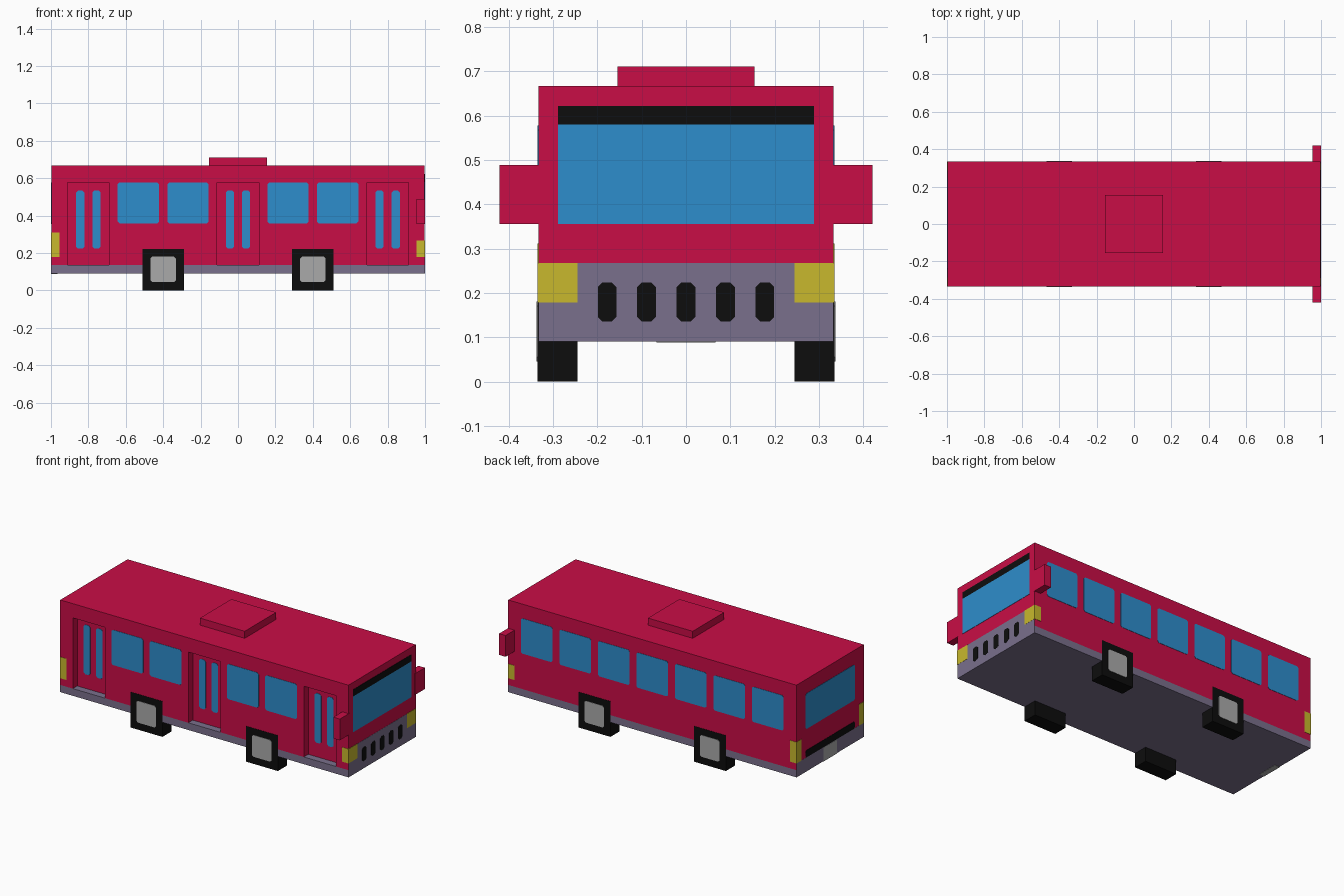
import bpy, bmesh
from mathutils import Vector

if "Cube" in bpy.data.objects:
    bpy.data.objects.remove(bpy.data.objects["Cube"])


def material(name, rgb):
    m = bpy.data.materials.new(name)
    m.diffuse_color = (*rgb, 1)
    m.use_nodes = True
    m.node_tree.nodes["Principled BSDF"].inputs["Base Color"].default_value = m.diffuse_color
    return m


RED = material("red paint", (0.584, 0.004, 0.061))
BLUE = material("blue glass", (0.027, 0.266, 0.604))
GREY = material("purple grey trim", (0.195, 0.162, 0.262))
YELLOW = material("yellow lamp", (0.578, 0.485, 0.026))
BLACK = material("black rubber", (0.004, 0.004, 0.004))
SILVER = material("silver hub", (0.402, 0.402, 0.402))

L, W = 0.998, 0.333      # half length, half width of the body
T = 0.002                # thickness of painted plates


def finish(name, bm, mat):
    bmesh.ops.recalc_face_normals(bm, faces=bm.faces)
    me = bpy.data.meshes.new(name)
    bm.to_mesh(me)
    bm.free()
    me.materials.append(mat)
    ob = bpy.data.objects.new(name, me)
    bpy.context.collection.objects.link(ob)
    return ob


def add_box(bm, x, y, z):
    verts = bmesh.ops.create_cube(bm, size=1)["verts"]
    for v in verts:
        v.co = Vector((x[v.co.x > 0], y[v.co.y > 0], z[v.co.z > 0]))


def box(name, x, y, z, mat):
    bm = bmesh.new()
    add_box(bm, x, y, z)
    return finish(name, bm, mat)


def plate(name, axis, plane, u, z, mat, c=0.01, sign=1, t=T):
    """Thin plate with clipped corners standing on a wall plane."""
    (u0, u1), (z0, z1) = u, z
    pts = [(u0 + c, z0), (u1 - c, z0), (u1, z0 + c), (u1, z1 - c),
           (u1 - c, z1), (u0 + c, z1), (u0, z1 - c), (u0, z0 + c)]
    if c == 0:
        pts = [(u0, z0), (u1, z0), (u1, z1), (u0, z1)]
    bm = bmesh.new()
    at = (lambda a, b: (plane, a, b)) if axis == "x" else (lambda a, b: (a, plane, b))
    face = bm.faces.new([bm.verts.new(at(a, b)) for a, b in pts])
    ext = bmesh.ops.extrude_face_region(bm, geom=[face])["geom"]
    move = Vector((sign * t, 0, 0)) if axis == "x" else Vector((0, sign * t, 0))
    bmesh.ops.translate(bm, vec=move, verts=[g for g in ext if isinstance(g, bmesh.types.BMVert)])
    return finish(name, bm, mat)


# Body shell with three door recesses cut into the front side
DOORS = (-0.8, 0.0, 0.8)
RECESS = 0.044
body = box("body", (-L, L), (-W, W), (0.135, 0.667), RED)
bm = bmesh.new()
for d in DOORS:
    add_box(bm, (d - 0.111, d + 0.111), (-W - 0.1, -W + RECESS), (0.05, 0.578))
cutter = finish("door_cutter", bm, RED)
cutter.hide_render = True
mod = body.modifiers.new("door recesses", "BOOLEAN")
mod.operation, mod.solver, mod.object = "DIFFERENCE", "EXACT", cutter
bpy.context.view_layer.objects.active = body
bpy.ops.object.modifier_apply(modifier=mod.name)
bpy.data.objects.remove(cutter)

# Skirt, roof unit
box("skirt", (-L, L), (-W, W), (0.09, 0.135), GREY)
box("roof_unit", (-0.155, 0.155), (-0.155, 0.155), (0.66, 0.711), RED)

# Door windows
for i, d in enumerate(DOORS):
    for s in (-1, 1):
        c = d + s * 0.043
        plate(f"door_window_{i}_{s}", "y", -W + RECESS, (c - 0.022, c + 0.022),
              (0.224, 0.534), BLUE, sign=-1)

# Side windows: four between the doors, seven on the far side
for i, c in enumerate((-0.533, -0.267, 0.267, 0.533)):
    plate(f"front_side_window_{i}", "y", -W, (c - 0.11, c + 0.11), (0.358, 0.578), BLUE, sign=-1)
for i in range(7):
    c = 0.8 - i * 0.2667
    plate(f"far_side_window_{i}", "y", W, (c - 0.11, c + 0.11), (0.358, 0.578), BLUE)

# Nose: grille panel, slots, windscreen and black header
plate("nose_panel", "x", L, (-W, W), (0.09, 0.267), GREY, c=0, t=0.001)
for i in range(5):
    c = (i - 2) * 0.089
    plate(f"grille_slot_{i}", "x", L, (c - 0.021, c + 0.021), (0.136, 0.223), BLACK)
plate("windscreen", "x", L, (-0.289, 0.289), (0.356, 0.58), BLUE, c=0)
plate("windscreen_header", "x", L, (-0.289, 0.289), (0.58, 0.622), BLACK, c=0)

# Tail: lower panel, window, black bar, number plate wrapping under the floor
plate("tail_panel", "x", -L, (-W, W), (0.09, 0.178), GREY, c=0, sign=-1, t=0.001)
plate("rear_window", "x", -L, (-0.244, 0.244), (0.356, 0.578), BLUE, sign=-1)
plate("rear_bar", "x", -L, (-0.244, 0.244), (0.178, 0.222), BLACK, sign=-1)
box("rear_plate", (-1, -0.965), (-0.067, 0.067), (0.088, 0.176), SILVER)

# Mirrored parts: lamps wrapping the corners, mirrors, wheels
for side, s in (("near", -1), ("far", 1)):
    def span(a, b):
        return tuple(sorted((s * a, s * b)))
    box(f"headlight_{side}", (0.955, 1.0), span(0.245, W + T), (0.178, 0.268), YELLOW)
    box(f"taillight_{side}", (-1.0, -0.955), span(0.285, W + T), (0.178, 0.311), YELLOW)
    box(f"side_mirror_{side}", (0.955, 1.0), span(W - 0.01, 0.421), (0.356, 0.489), RED)
    for end, c in (("rear", -0.4), ("front", 0.4)):
        box(f"{end}_wheel_{side}", (c - 0.111, c + 0.111), span(0.245, W + T), (0, 0.222), BLACK)
        plate(f"{end}_hub_{side}", "y", s * (W + T), (c - 0.068, c + 0.068),
              (0.045, 0.181), SILVER, sign=s)
